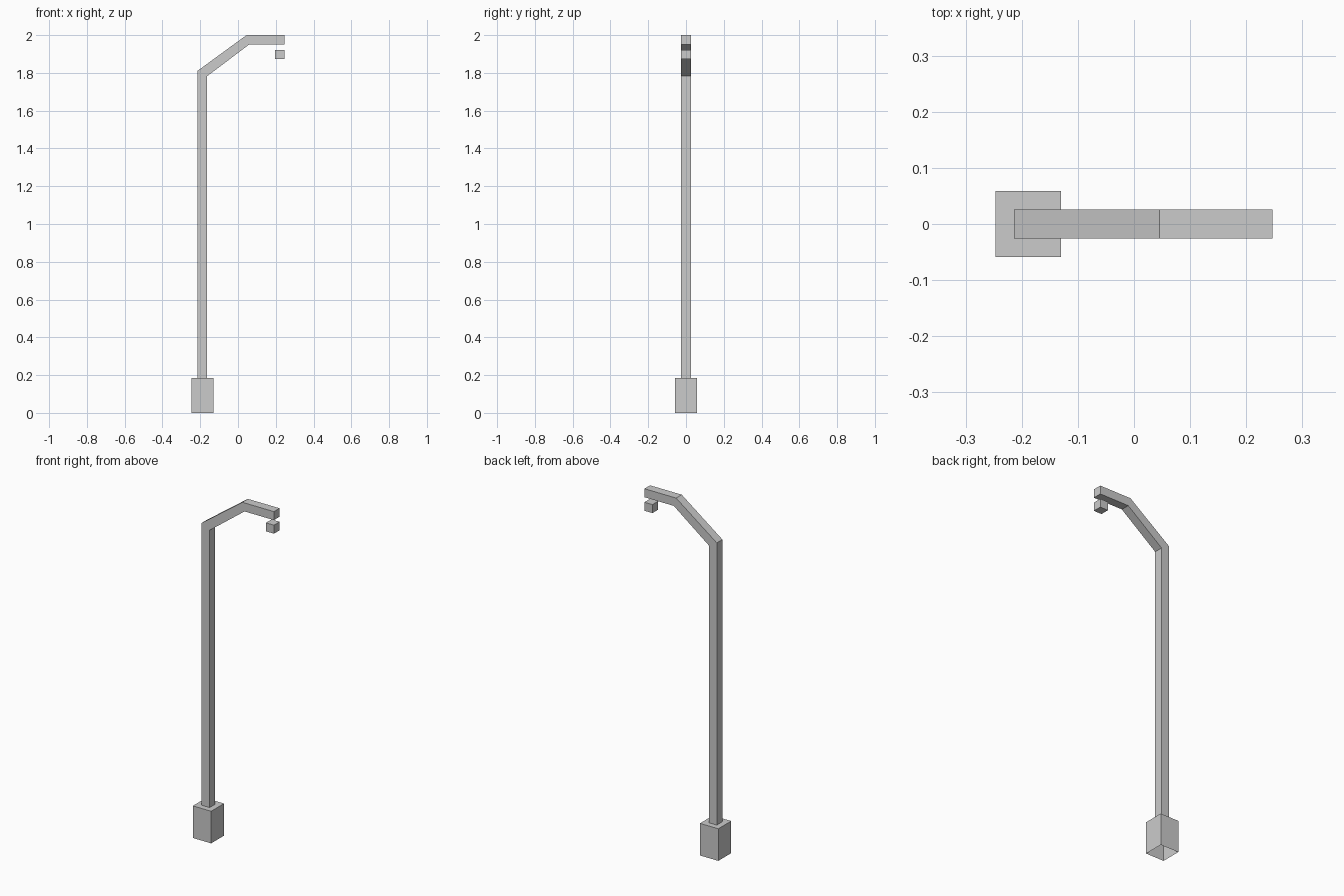
import bpy, bmesh

if "Cube" in bpy.data.objects:
    bpy.data.objects.remove(bpy.data.objects["Cube"])


def finish(name, bm):
    bmesh.ops.recalc_face_normals(bm, faces=bm.faces[:])
    mesh = bpy.data.meshes.new(name)
    bm.to_mesh(mesh)
    bm.free()
    obj = bpy.data.objects.new(name, mesh)
    bpy.context.collection.objects.link(obj)
    return obj


def box(name, x0, x1, half_y, z0, z1, open_bottom=False):
    bm = bmesh.new()
    bmesh.ops.create_cube(bm, size=1)
    for v in bm.verts:
        v.co.x = x1 if v.co.x > 0 else x0
        v.co.y = half_y if v.co.y > 0 else -half_y
        v.co.z = z1 if v.co.z > 0 else z0
    if open_bottom:
        bottom = [f for f in bm.faces if all(v.co.z == z0 for v in f.verts)]
        bmesh.ops.delete(bm, geom=bottom, context='FACES_ONLY')
    return finish(name, bm)


def bent_bar(name, sections, half_y):
    """Square bar through mitred sections given as (outer xz, inner xz)."""
    bm = bmesh.new()
    rings = []
    for (ox, oz), (ix, iz) in sections:
        corners = [(ox, -half_y, oz), (ox, half_y, oz),
                   (ix, half_y, iz), (ix, -half_y, iz)]
        rings.append([bm.verts.new(c) for c in corners])
    for a, b in zip(rings, rings[1:]):
        for i in range(4):
            j = (i + 1) % 4
            bm.faces.new((a[i], a[j], b[j], b[i]))
    bm.faces.new(rings[-1])  # closed tip, the foot sits on the base
    return finish(name, bm)


# Footing block, hollow underneath
box("base", -0.247, -0.130, 0.0585, 0.0, 0.185, open_bottom=True)

# Upright post bending into the overhanging arm
bent_bar("post_and_arm", [
    ((-0.214, 0.185), (-0.163, 0.185)),
    ((-0.214, 1.811), (-0.163, 1.783)),
    ((0.045, 2.0), (0.060, 1.951)),
    ((0.247, 2.0), (0.247, 1.951)),
], 0.0255)

# Lamp block floating below the arm tip
box("lamp", 0.196, 0.247, 0.0255, 1.873, 1.922)
